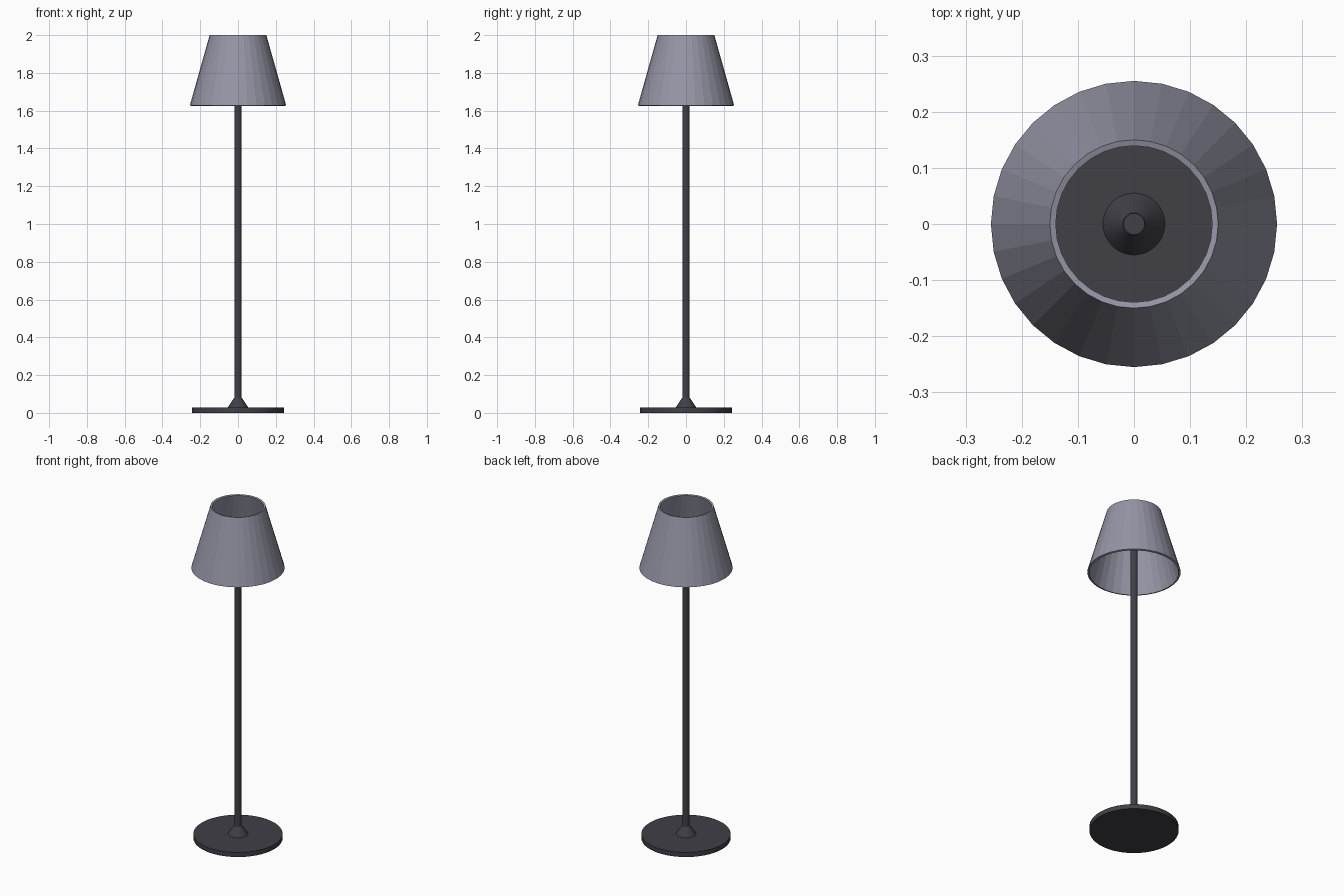
import bpy
import math

cube = bpy.data.objects.get("Cube")
if cube:
    bpy.data.objects.remove(cube, do_unlink=True)


def material(name, colour):
    mat = bpy.data.materials.new(name)
    mat.use_nodes = True
    mat.diffuse_color = colour
    mat.node_tree.nodes["Principled BSDF"].inputs["Base Color"].default_value = colour
    return mat


def frustum(name, r_low, r_high, z_low, z_high, mat, sides=64, fill="NGON", smooth=True):
    """Upright round part between two heights."""
    bpy.ops.mesh.primitive_cone_add(
        vertices=sides, radius1=r_low, radius2=r_high, depth=z_high - z_low,
        end_fill_type=fill, location=(0, 0, (z_low + z_high) / 2))
    obj = bpy.context.object
    obj.name = obj.data.name = name
    obj.data.materials.append(mat)
    if smooth:
        bpy.ops.object.shade_smooth_by_angle(angle=math.radians(30))
    return obj


dark_metal = material("dark_metal", (0.05, 0.05, 0.062, 1))
grey_fabric = material("grey_fabric", (0.30, 0.30, 0.38, 1))

# Stand: flat disc, flared collar and slim pole
frustum("base_disc", 0.243, 0.243, 0, 0.028, dark_metal)
frustum("pole_collar", 0.055, 0.02, 0.028, 0.08, dark_metal)
frustum("pole", 0.019, 0.019, 0.028, 1.83, dark_metal, sides=32)

# Open faceted shade, thickened inwards
shade = frustum("lamp_shade", 0.255, 0.15, 1.628, 2.0, grey_fabric,
                sides=32, fill="NOTHING", smooth=False)
wall = shade.modifiers.new("wall", "SOLIDIFY")
wall.thickness = 0.011
wall.offset = -1
